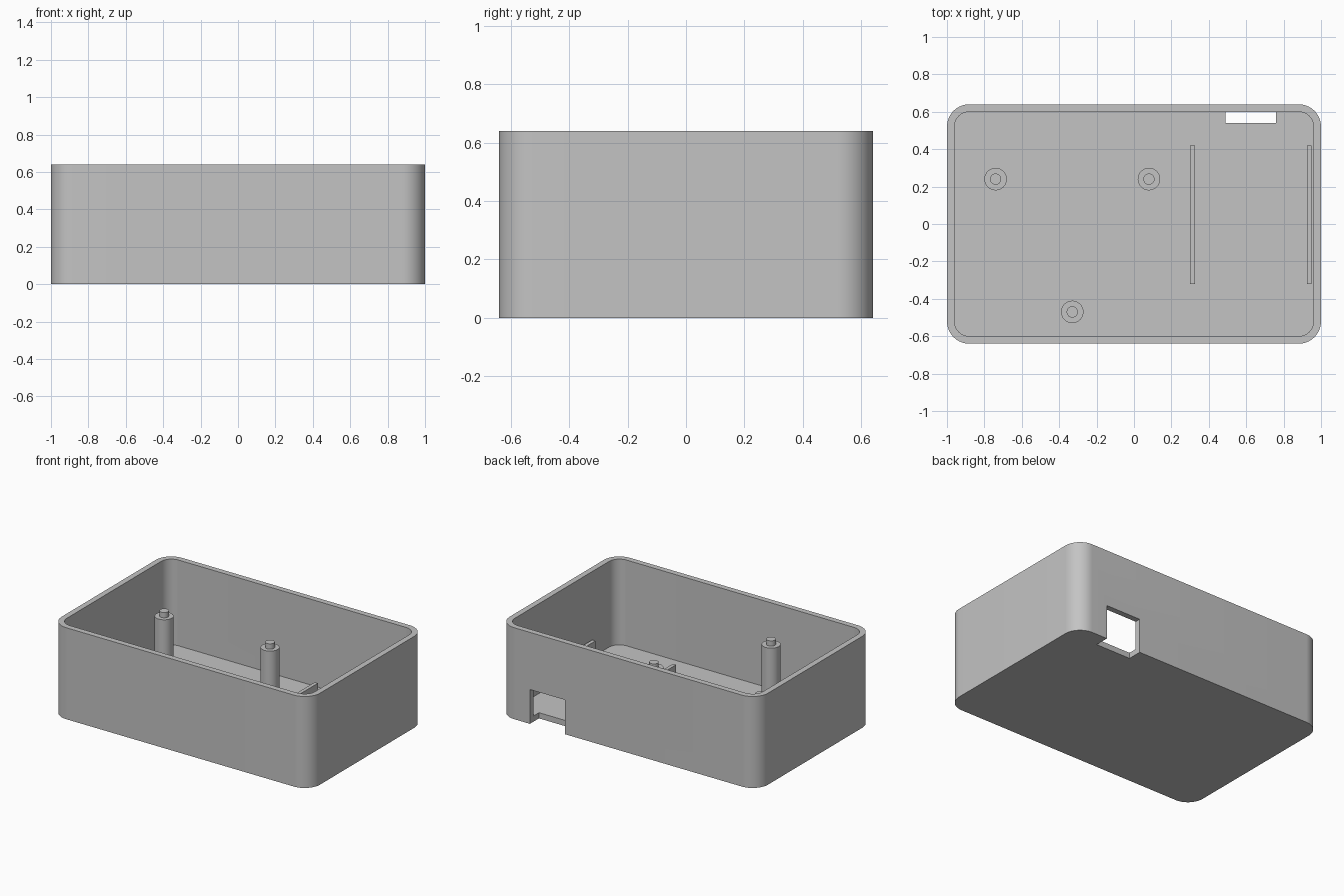
import bpy, bmesh, math

if "Cube" in bpy.data.objects:
    bpy.data.objects.remove(bpy.data.objects["Cube"])

grey = bpy.data.materials.new("light grey plastic")
grey.diffuse_color = (0.55, 0.55, 0.55, 1)
grey.use_nodes = True
grey.node_tree.nodes["Principled BSDF"].inputs["Base Color"].default_value = grey.diffuse_color


def prism(name, outline, z0, z1):
    """Extrude a closed xy outline from z0 to z1."""
    bm = bmesh.new()
    low = [bm.verts.new((x, y, z0)) for x, y in outline]
    high = [bm.verts.new((x, y, z1)) for x, y in outline]
    bm.faces.new(low[::-1])
    bm.faces.new(high)
    n = len(outline)
    for i in range(n):
        j = (i + 1) % n
        bm.faces.new((low[i], low[j], high[j], high[i]))
    me = bpy.data.meshes.new(name)
    bm.to_mesh(me)
    bm.free()
    ob = bpy.data.objects.new(name, me)
    ob.data.materials.append(grey)
    bpy.context.collection.objects.link(ob)
    return ob


def rounded_rect(hx, hy, r, steps=16):
    pts = []
    for k, (sx, sy) in enumerate(((1, 1), (-1, 1), (-1, -1), (1, -1))):
        for i in range(steps + 1):
            a = math.pi / 2 * (k + i / steps)
            pts.append((sx * (hx - r) + r * math.cos(a), sy * (hy - r) + r * math.sin(a)))
    return pts


def rect(x0, x1, y0, y1):
    return [(x0, y0), (x1, y0), (x1, y1), (x0, y1)]


def circle(cx, cy, r, n=48):
    return [(cx + r * math.cos(2 * math.pi * i / n), cy + r * math.sin(2 * math.pi * i / n))
            for i in range(n)]


def smooth(ob):
    bpy.ops.object.select_all(action='DESELECT')
    ob.select_set(True)
    bpy.context.view_layer.objects.active = ob
    bpy.ops.object.shade_smooth_by_angle(angle=math.radians(30))


# open tray with rounded corners, hollowed out, with a port in the back wall and floor
W, D, H, WALL = 1.0, 0.64, 0.64, 0.04
case = prism("case_shell", rounded_rect(W, D, 0.12), 0, H)
cavity = prism("cavity_cutter", rounded_rect(W - WALL, D - WALL, 0.08), WALL, H + 0.1)
port = prism("port_cutter", rect(0.49, 0.76, 0.54, 0.75), -0.1, 0.24)
for cutter in (cavity, port):
    mod = case.modifiers.new("cut", 'BOOLEAN')
    mod.operation = 'DIFFERENCE'
    mod.solver = 'EXACT'
    mod.object = cutter
    bpy.context.view_layer.objects.active = case
    bpy.ops.object.modifier_apply(modifier=mod.name)
    bpy.data.objects.remove(cutter)
smooth(case)

# three board posts, each with a locating pin on top
for i, (x, y) in enumerate(((-0.74, 0.24), (0.08, 0.24), (-0.33, -0.47)), 1):
    smooth(prism(f"post_{i}", circle(x, y, 0.06), WALL - 0.005, 0.425))
    smooth(prism(f"post_pin_{i}", circle(x, y, 0.03), 0.42, 0.462))

# two low ribs that hold a module between them
for side, x in (("left", 0.30), ("right", 0.925)):
    prism(f"{side}_rib", rect(x, x + 0.025, -0.32, 0.42), WALL - 0.005, 0.17)
